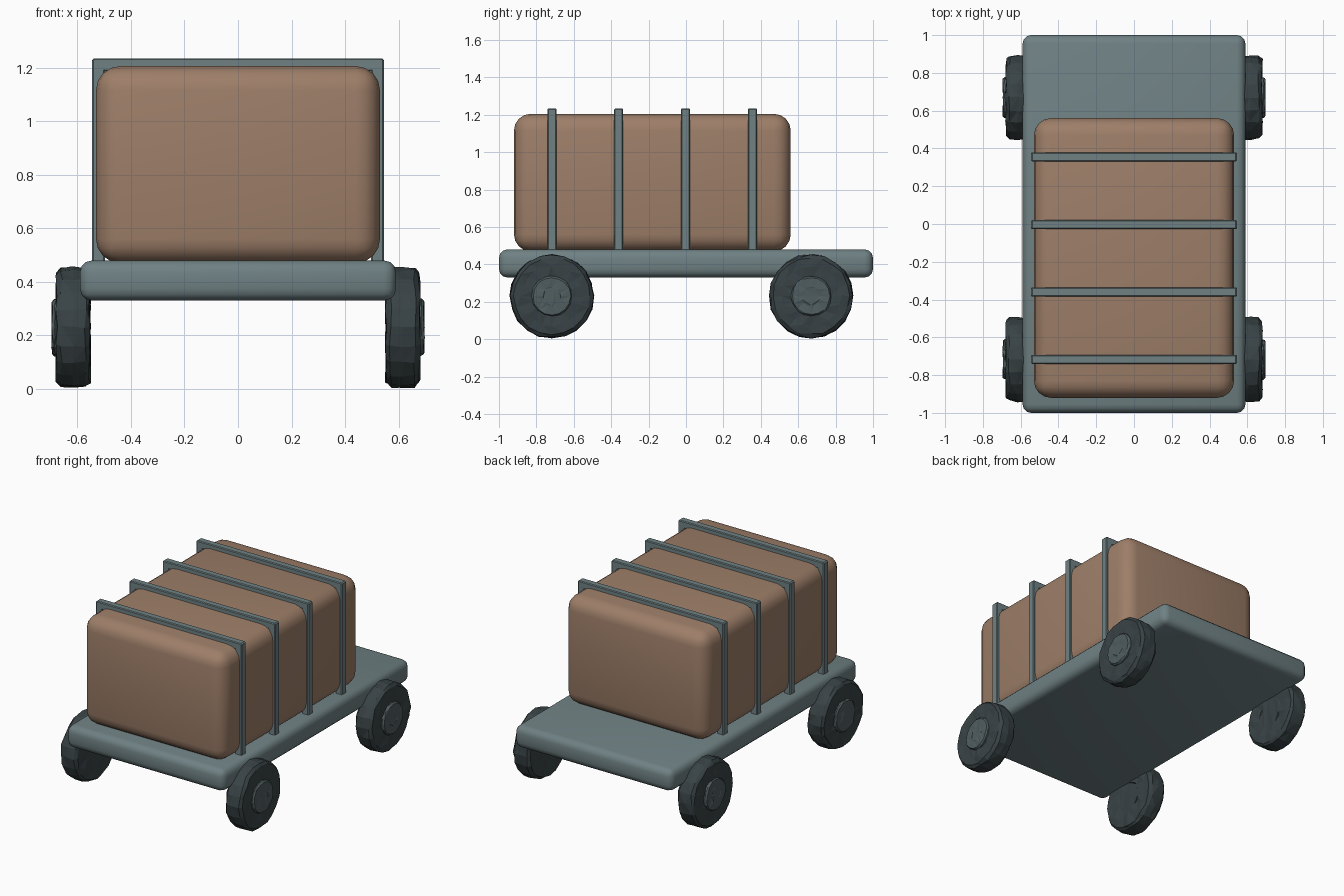
import bpy, bmesh, math, random
from mathutils import Vector

if "Cube" in bpy.data.objects:
    bpy.data.objects.remove(bpy.data.objects["Cube"])

random.seed(4)


def material(name, rgb):
    m = bpy.data.materials.new(name)
    m.diffuse_color = (*rgb, 1)
    m.use_nodes = True
    m.node_tree.nodes["Principled BSDF"].inputs["Base Color"].default_value = m.diffuse_color
    return m


STEEL = material("blue_grey_steel", (0.16, 0.22, 0.23))
CARGO = material("tan_canvas", (0.34, 0.21, 0.14))
RUBBER = material("dark_rubber", (0.04, 0.055, 0.06))
HUB = material("hub_grey", (0.08, 0.11, 0.115))


def finish(name, bm, mat):
    bmesh.ops.recalc_face_normals(bm, faces=bm.faces)
    me = bpy.data.meshes.new(name)
    bm.to_mesh(me)
    bm.free()
    me.materials.append(mat)
    ob = bpy.data.objects.new(name, me)
    bpy.context.collection.objects.link(ob)
    return ob


def add_box(bm, lo, hi):
    lo, hi = Vector(lo), Vector(hi)
    verts = bmesh.ops.create_cube(bm, size=1)["verts"]
    for v in verts:
        v.co = (lo + hi) / 2 + v.co * (hi - lo)


def rounded_box(name, lo, hi, radius, segments, mat):
    bm = bmesh.new()
    add_box(bm, lo, hi)
    bmesh.ops.bevel(bm, geom=bm.edges[:], offset=radius, segments=segments,
                    profile=0.5, affect='EDGES')
    return finish(name, bm, mat)


def rough_disc(name, profile, centre, side, sides, jitter, mat):
    """Lathe (x, radius) points about the x axis, then roughen the surface."""
    bm = bmesh.new()
    rings = []
    for x, r in profile:
        ring = []
        for i in range(sides):
            a = 2 * math.pi * i / sides
            p = Vector((x, r * math.cos(a), r * math.sin(a)))
            p += Vector([random.uniform(-jitter, jitter) for _ in range(3)])
            ring.append(bm.verts.new((side * p.x, centre[0] + p.y, centre[1] + p.z)))
        rings.append(ring)
    for a, b in zip(rings, rings[1:]):
        for i in range(sides):
            j = (i + 1) % sides
            bm.faces.new((a[i], a[j], b[j], b[i]))
    bm.faces.new(rings[0])
    bm.faces.new(rings[-1])
    bmesh.ops.triangulate(bm, faces=bm.faces[:])
    return finish(name, bm, mat)


# flat deck and padded cargo
deck = rounded_box("deck", (-0.59, -1, 0.33), (0.59, 1, 0.48), 0.045, 3, STEEL)
cargo = rounded_box("cargo", (-0.53, -0.92, 0.47), (0.53, 0.56, 1.205), 0.09, 4, CARGO)
for ob in (deck, cargo):
    bpy.context.view_layer.objects.active = ob
    ob.select_set(True)
bpy.ops.object.shade_smooth_by_angle(angle=math.radians(35))

# square hoops over the cargo
for n, y in enumerate((-0.717, -0.36, -0.003, 0.355)):
    y0, y1 = y - 0.024, y + 0.024
    bm = bmesh.new()
    for s in (-1, 1):
        xs = sorted((s * 0.497, s * 0.545))
        add_box(bm, (xs[0], y0, 0.46), (xs[1], y1, 1.232))
    add_box(bm, (-0.543, y0, 1.186), (0.543, y1, 1.234))
    bmesh.ops.bevel(bm, geom=bm.edges[:], offset=0.005, segments=1, affect='EDGES')
    finish(f"hoop_{n + 1}", bm, STEEL)

# rough tyres with raised hubs
tyre = [(0.553, 0.10), (0.553, 0.16), (0.553, 0.205), (0.57, 0.221), (0.615, 0.224),
        (0.66, 0.221), (0.677, 0.205), (0.677, 0.16), (0.677, 0.10)]
hub = [(0.63, 0.107), (0.685, 0.107), (0.694, 0.10), (0.694, 0.05)]
for end, y in (("front", -0.717), ("rear", 0.67)):
    for label, s in (("left", -1), ("right", 1)):
        rough_disc(f"{end}_{label}_tyre", tyre, (y, 0.23), s, 20, 0.005, RUBBER)
        rough_disc(f"{end}_{label}_hub", hub, (y, 0.23), s, 16, 0.003, HUB)
